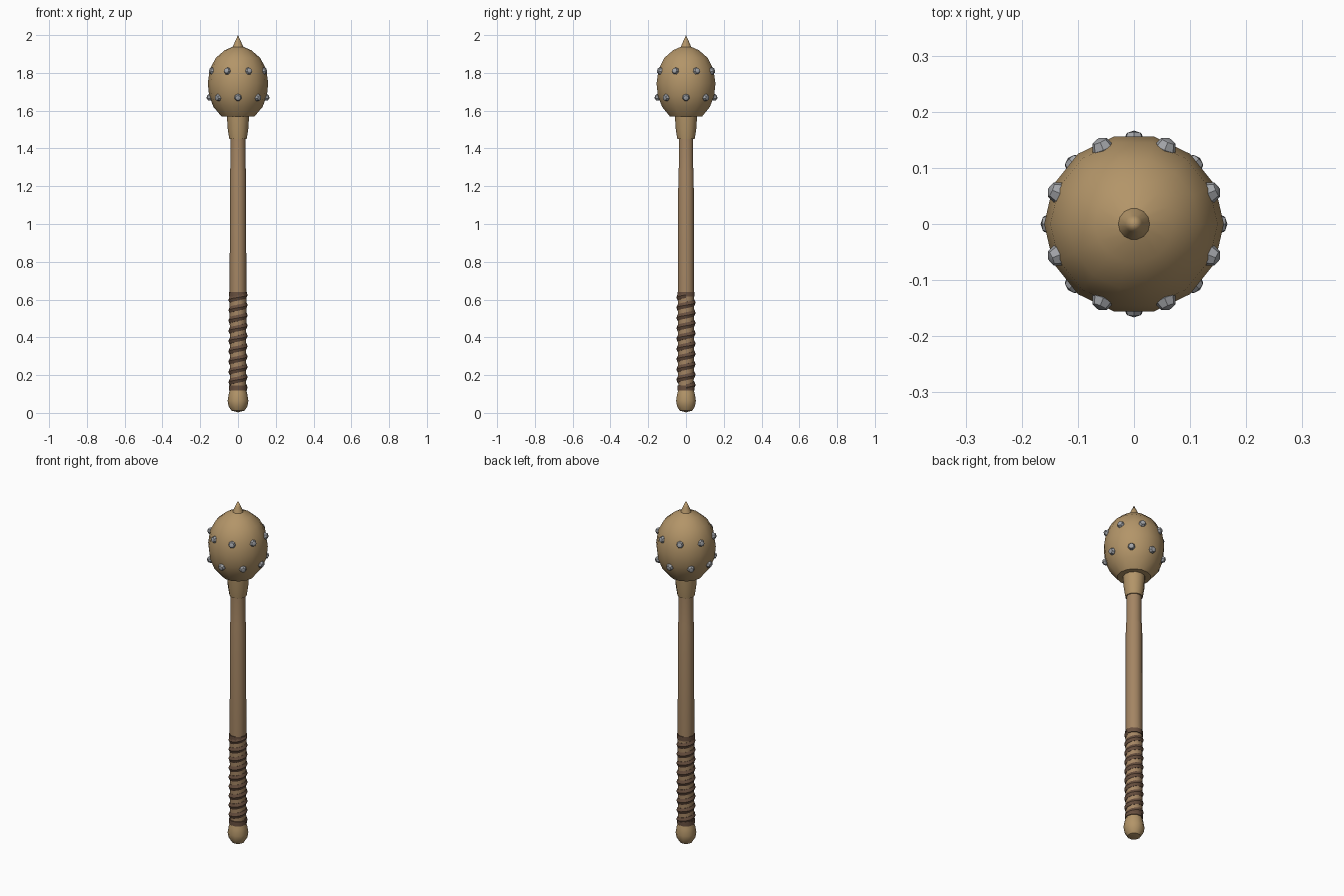
import bpy, bmesh, math
from mathutils import Vector

if "Cube" in bpy.data.objects:
    bpy.data.objects.remove(bpy.data.objects["Cube"])


def material(name, rgb):
    m = bpy.data.materials.new(name)
    m.diffuse_color = (*rgb, 1)
    m.use_nodes = True
    m.node_tree.nodes["Principled BSDF"].inputs["Base Color"].default_value = m.diffuse_color
    return m


wood = material("wood", (0.45, 0.30, 0.14))
shaft_wood = material("shaft_wood", (0.37, 0.235, 0.125))
leather = material("leather", (0.14, 0.08, 0.05))
metal = material("metal", (0.36, 0.37, 0.39))


def finish(name, bm, mat, angle=40):
    bmesh.ops.recalc_face_normals(bm, faces=bm.faces)
    me = bpy.data.meshes.new(name)
    bm.to_mesh(me)
    bm.free()
    me.shade_smooth()
    me.set_sharp_from_angle(angle=math.radians(angle))
    me.materials.append(mat)
    ob = bpy.data.objects.new(name, me)
    bpy.context.collection.objects.link(ob)
    return ob


def lathe(name, profile, sides, mat):
    """Revolve (radius, z) points around z; open ends are capped."""
    bm = bmesh.new()
    rings = []
    for r, z in profile:
        n = sides if r > 0 else 1
        rings.append([bm.verts.new((r * math.cos(2 * math.pi * i / sides),
                                    r * math.sin(2 * math.pi * i / sides), z))
                      for i in range(n)])
    for a, b in zip(rings, rings[1:]):
        for i in range(sides):
            quad = [a[i % len(a)], a[(i + 1) % len(a)],
                    b[(i + 1) % len(b)], b[i % len(b)]]
            bm.faces.new(list(dict.fromkeys(quad)))
    for ring in (rings[0], rings[-1]):
        if len(ring) > 1:
            bm.faces.new(ring)
    return finish(name, bm, mat)


# Handle parts
lathe("pommel", [(0, 0.003), (0.035, 0.012), (0.05, 0.035), (0.055, 0.065),
                 (0.049, 0.1), (0.041, 0.13)], 10, wood)
lathe("shaft", [(0.043, 0.1), (0.044, 0.64), (0.043, 1.28), (0.040, 1.3),
                (0.040, 1.5)], 10, shaft_wood)
lathe("collar", [(0.046, 1.45), (0.054, 1.5), (0.059, 1.575)], 12, wood)

# Head with the spike on top
lathe("head", [(0.088, 1.57), (0.13, 1.62), (0.153, 1.68), (0.16, 1.745),
               (0.149, 1.82), (0.117, 1.88), (0.07, 1.92), (0.028, 1.938),
               (0.015, 1.968), (0, 2.0)], 14, wood)

# Leather grip: a tube swept along a helix
bm = bmesh.new()
turns, steps, sides = 9, 12, 6
rings = []
for k in range(turns * steps + 1):
    t = k / steps
    a = 2 * math.pi * t
    out = Vector((math.cos(a), math.sin(a), 0))
    c = out * 0.038 + Vector((0, 0, 0.135 + 0.49 * t / turns))
    ring = []
    for s in range(sides):
        b = 2 * math.pi * s / sides
        ring.append(bm.verts.new(c + out * 0.013 * math.cos(b)
                                 + Vector((0, 0, 0.019 * math.sin(b)))))
    rings.append(ring)
for p, q in zip(rings, rings[1:]):
    for s in range(sides):
        bm.faces.new((p[s], p[(s + 1) % sides], q[(s + 1) % sides], q[s]))
bm.faces.new(rings[0])
bm.faces.new(rings[-1])
finish("grip_wrap", bm, leather)

# End bands of the grip
for name, z in (("grip_band_low", 0.132), ("grip_band_top", 0.628)):
    lathe(name, [(0.048, z - 0.013), (0.048, z + 0.013)], 10, leather)

# Two staggered rows of studs
bm = bmesh.new()
for z, radius, start in ((1.67, 0.147, 0), (1.81, 0.146, math.pi / 8)):
    for i in range(8):
        a = start + i * math.pi / 4
        d = Vector((math.cos(a), math.sin(a), (z - 1.745) * 3)).normalized()
        new = bmesh.ops.create_uvsphere(bm, u_segments=7, v_segments=4, radius=0.02)["verts"]
        bmesh.ops.rotate(bm, verts=new, matrix=d.to_track_quat('Z', 'Y').to_matrix())
        bmesh.ops.translate(bm, verts=new,
                            vec=(radius * math.cos(a), radius * math.sin(a), z))
finish("studs", bm, metal, 30)
